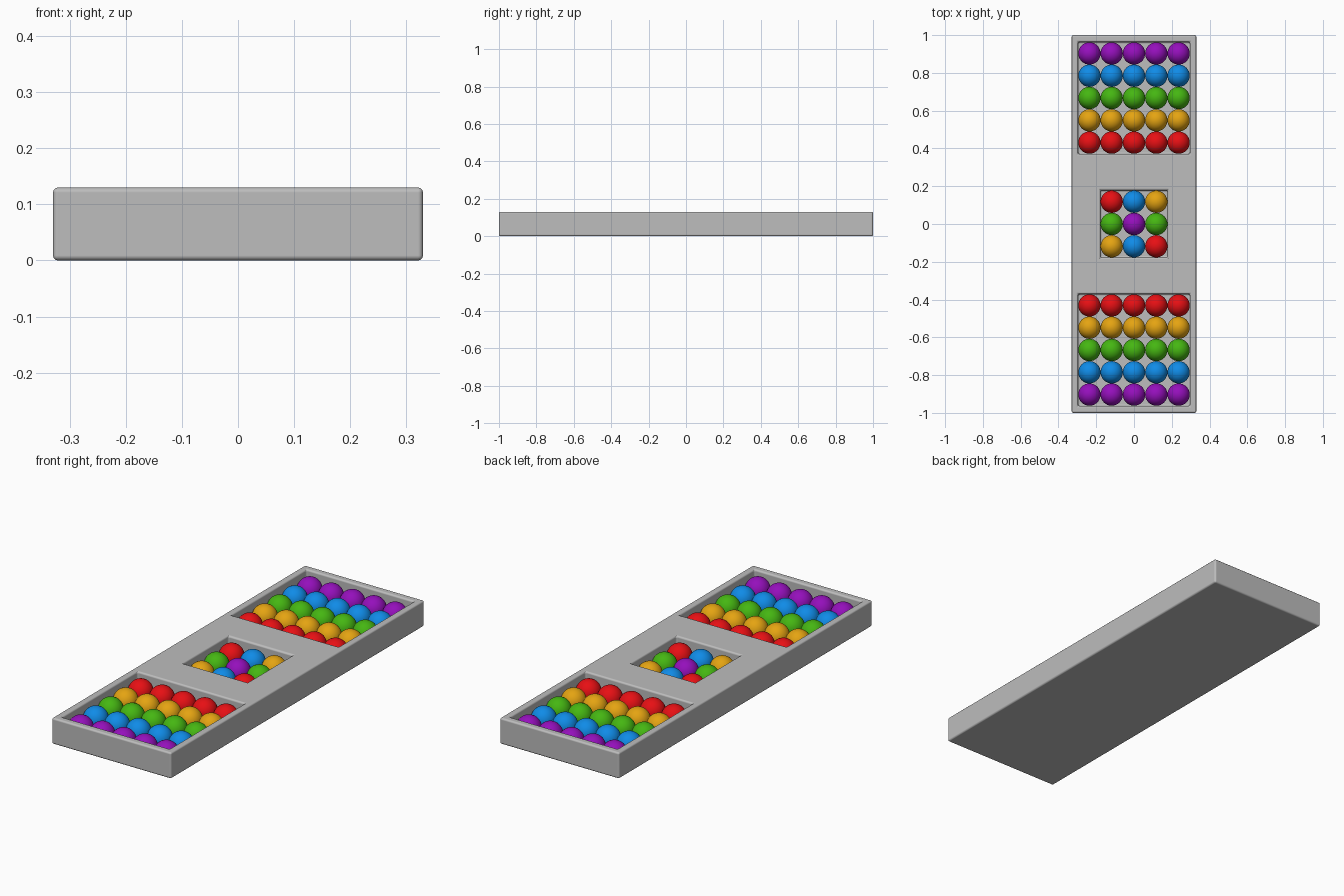
import bpy

if "Cube" in bpy.data.objects:
    bpy.data.objects.remove(bpy.data.objects["Cube"])

BALL_R = 0.059
PITCH = 0.118
BALL_Z = 0.0705


def material(name, rgb):
    m = bpy.data.materials.new(name)
    m.diffuse_color = (*rgb, 1.0)
    m.use_nodes = True
    m.node_tree.nodes["Principled BSDF"].inputs["Base Color"].default_value = m.diffuse_color
    return m


GREY = material("light grey", (0.51, 0.51, 0.51))
COLOURS = {
    "R": ("red", material("red", (0.80, 0.005, 0.007))),
    "Y": ("amber", material("amber", (0.78, 0.37, 0.006))),
    "G": ("green", material("green", (0.06, 0.47, 0.006))),
    "B": ("blue", material("blue", (0.005, 0.26, 0.80))),
    "P": ("purple", material("purple", (0.30, 0.005, 0.50))),
}


def box(name, centre, size):
    bpy.ops.mesh.primitive_cube_add(size=1, location=centre)
    o = bpy.context.object
    o.name = name
    o.scale = size
    bpy.ops.object.transform_apply(location=True, rotation=False, scale=True)
    return o


# Tray block
tray = box("tray", (0, 0, 0.065), (0.66, 2.0, 0.13))
tray.data.materials.append(GREY)

# Three square pockets cut into the top: centre y, half width
floor_z = BALL_Z - BALL_R
for y, half in ((0.667, 0.296), (0, 0.178), (-0.667, 0.296)):
    cutter = box("pocket_cutter", (0, y, floor_z + 0.1), (2 * half, 2 * half, 0.2))
    mod = tray.modifiers.new("pocket", 'BOOLEAN')
    mod.operation = 'DIFFERENCE'
    mod.solver = 'EXACT'
    mod.object = cutter
    bpy.context.view_layer.objects.active = tray
    bpy.ops.object.modifier_apply(modifier=mod.name)
    bpy.data.objects.remove(cutter, do_unlink=True)

# Softly rounded edges on the tray
bev = tray.modifiers.new("rounded_edges", 'BEVEL')
bev.width = 0.009
bev.segments = 3
bev.limit_method = 'ANGLE'
bev.harden_normals = True
for p in tray.data.polygons:
    p.use_smooth = True

# One shared sphere mesh per colour
meshes = {}
for key, (name, mat) in COLOURS.items():
    bpy.ops.mesh.primitive_uv_sphere_add(segments=32, ring_count=16, radius=BALL_R)
    o = bpy.context.object
    for p in o.data.polygons:
        p.use_smooth = True
    o.data.materials.append(mat)
    meshes[key] = o.data
    bpy.data.objects.remove(o, do_unlink=True)


def ball_grid(y, rows):
    """Rows of balls, listed from +y to -y, centred on (0, y)."""
    n = len(rows)
    for r, row in enumerate(rows):
        for c, key in enumerate(row):
            o = bpy.data.objects.new(COLOURS[key][0] + "_ball", meshes[key])
            o.location = ((c - (n - 1) / 2) * PITCH, y + ((n - 1) / 2 - r) * PITCH, BALL_Z)
            bpy.context.collection.objects.link(o)


# Balls: striped back and front pockets, mixed centre pocket
stripes = [k * 5 for k in "PBGYR"]
ball_grid(0.667, stripes)
ball_grid(-0.667, stripes[::-1])
ball_grid(0, ["RBY", "GPG", "YBR"])
